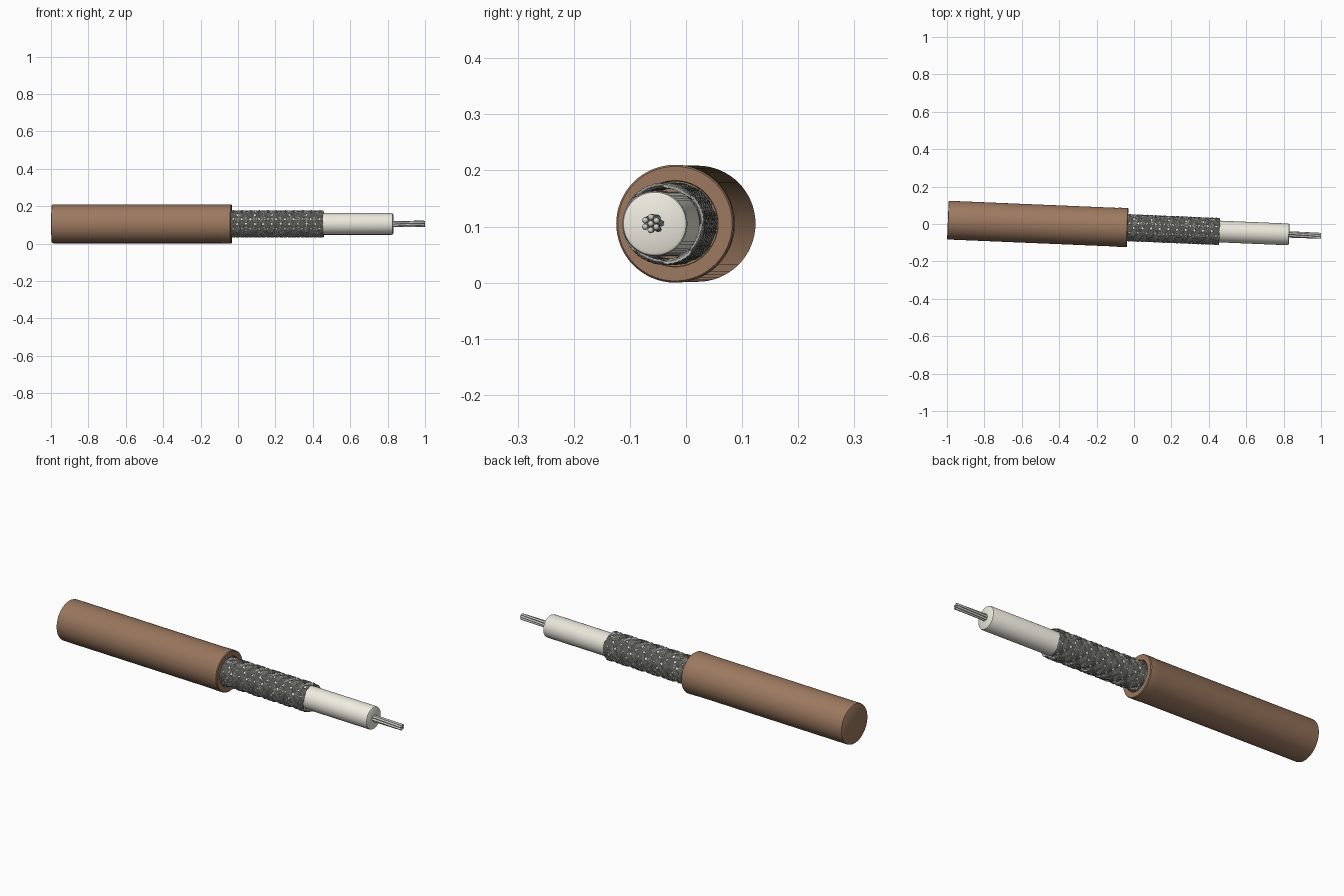
import bpy, bmesh, math
from mathutils import Matrix

if "Cube" in bpy.data.objects:
    bpy.data.objects.remove(bpy.data.objects["Cube"])

TILT = -math.atan(0.042)
PLACE = Matrix.Translation((0, -0.021, 0.105)) @ Matrix.Rotation(TILT, 4, 'Z')


def material(name, rgb):
    m = bpy.data.materials.new(name)
    m.diffuse_color = (*rgb, 1)
    m.use_nodes = True
    m.node_tree.nodes["Principled BSDF"].inputs["Base Color"].default_value = m.diffuse_color
    return m


def finish(name, bm, mat, angle=35):
    bmesh.ops.recalc_face_normals(bm, faces=bm.faces)
    mesh = bpy.data.meshes.new(name)
    bm.to_mesh(mesh)
    bm.free()
    mesh.transform(PLACE)
    mesh.materials.append(mat)
    ob = bpy.data.objects.new(name, mesh)
    bpy.context.collection.objects.link(ob)
    bpy.ops.object.select_all(action='DESELECT')
    bpy.context.view_layer.objects.active = ob
    ob.select_set(True)
    bpy.ops.object.shade_smooth_by_angle(angle=math.radians(angle))
    return ob


def lathe(name, profile, mat, sides=64):
    """Turn an (x, radius) profile about the cable axis and cap both ends."""
    bm = bmesh.new()
    rings = []
    for x, r in profile:
        rings.append([bm.verts.new((x, r * math.cos(2 * math.pi * i / sides),
                                    r * math.sin(2 * math.pi * i / sides))) for i in range(sides)])
    for a, b in zip(rings, rings[1:]):
        for i in range(sides):
            j = (i + 1) % sides
            bm.faces.new((a[i], a[j], b[j], b[i]))
    bm.faces.new(rings[0])
    bm.faces.new(rings[-1])
    return finish(name, bm, mat)


def wire(bm, path, radius, sides=6, round_tip=False):
    """Sweep a small circle along polar points (x, distance from axis, angle)."""
    rings = []
    stations = [(p, radius) for p in path]
    if round_tip:
        x, d, a = path[-1]
        stations += [((x + 0.003, d, a), radius * 0.8), ((x + 0.005, d, a), radius * 0.4)]
    for (x, d, a), r in stations:
        ring = []
        for k in range(sides):
            t = 2 * math.pi * k / sides
            y, z = d + r * math.cos(t), r * math.sin(t)
            # the wire leans round the axis, so widen its section accordingly
            z *= 1 if round_tip else 1.45
            ring.append(bm.verts.new((x, y * math.cos(a) - z * math.sin(a),
                                      y * math.sin(a) + z * math.cos(a))))
        rings.append(ring)
    for a, b in zip(rings, rings[1:]):
        for i in range(sides):
            j = (i + 1) % sides
            bm.faces.new((a[i], a[j], b[j], b[i]))
    bm.faces.new(rings[0])
    bm.faces.new(rings[-1])


brown = material("jacket_brown", (0.33, 0.19, 0.115))
cream = material("insulator_cream", (0.86, 0.83, 0.74))
metal = material("braid_metal", (0.42, 0.43, 0.39))
bright = material("core_metal", (0.6, 0.6, 0.57))

# Outer jacket with a faint collar and a recessed mouth
lathe("outer_jacket", [(-0.996, 0.099), (-0.994, 0.102), (-0.988, 0.1035), (-0.09, 0.1035),
                       (-0.085, 0.105), (-0.038, 0.105), (-0.034, 0.102), (-0.034, 0.077),
                       (-0.038, 0.0755), (-0.075, 0.0755), (-0.075, 0.05)], brown)

# Inner insulator
lathe("insulator", [(-0.08, 0.058), (0.822, 0.058), (0.828, 0.056), (0.831, 0.051)], cream)

# Woven shield: flat carriers of parallel wires, wound both ways, over and under
CARRIERS, WIRES, LEAD, STEPS = 8, 5, 0.37, 88
START, END = -0.07, 0.458
bm = bmesh.new()
for direction in (1, -1):
    for c in range(CARRIERS):
        for w in range(WIRES):
            spread = (w - (WIRES - 1) / 2) * 0.108
            path = []
            for s in range(STEPS + 1):
                x = START + (END - START) * s / STEPS
                turn = 2 * math.pi * (x - START) / LEAD
                weave = math.sin(CARRIERS * turn + math.pi * c + math.pi / 2)
                d = 0.0682 + direction * 0.0027 * weave
                path.append((x, d, direction * turn + 2 * math.pi * c / CARRIERS + spread))
            wire(bm, path, 0.0026)
finish("braided_shield", bm, metal, 65)

# Seven-strand conductor
bm = bmesh.new()
for i in range(7):
    d = 0 if i == 6 else 0.0115
    path = [(0.80 + 0.196 * s / 12, d, math.pi / 3 * i + 0.5 * s / 12) for s in range(13)]
    wire(bm, path, 0.0056, 12, True)
finish("conductor_strands", bm, bright, 50)
